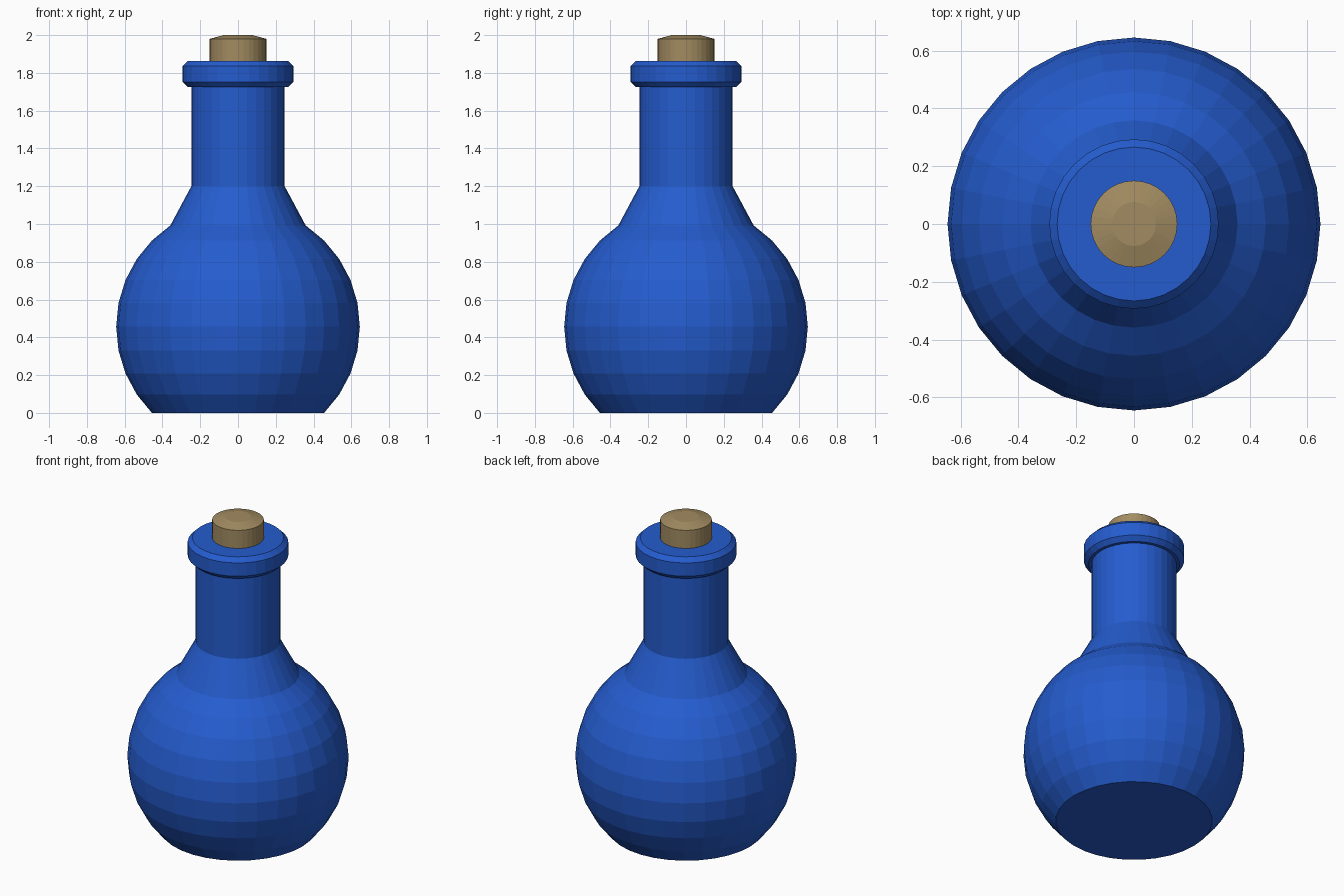
import bpy, bmesh, math

if "Cube" in bpy.data.objects:
    bpy.data.objects.remove(bpy.data.objects["Cube"])

SIDES = 32


def material(name, color):
    m = bpy.data.materials.new(name)
    m.diffuse_color = (*color, 1)
    m.use_nodes = True
    m.node_tree.nodes["Principled BSDF"].inputs["Base Color"].default_value = m.diffuse_color
    return m


def lathe(name, profile, mat):
    """Revolve (radius, height) points around z and cap both ends."""
    bm = bmesh.new()
    rings = []
    for r, z in profile:
        rings.append([bm.verts.new((r * math.cos(2 * math.pi * i / SIDES),
                                    r * math.sin(2 * math.pi * i / SIDES), z))
                      for i in range(SIDES)])
    for a, b in zip(rings, rings[1:]):
        for i in range(SIDES):
            j = (i + 1) % SIDES
            bm.faces.new((a[i], a[j], b[j], b[i]))
    bm.faces.new(rings[0][::-1])
    bm.faces.new(rings[-1])
    mesh = bpy.data.meshes.new(name)
    bm.to_mesh(mesh)
    bm.free()
    mesh.materials.append(mat)
    obj = bpy.data.objects.new(name, mesh)
    bpy.context.collection.objects.link(obj)
    return obj


blue = material("blue glass", (0.018, 0.107, 0.62))
tan = material("cork tan", (0.36, 0.26, 0.12))

# Round belly cut flat at the base, then shoulder, neck and bevelled lip
R = 0.645
base = R * math.sin(math.radians(45))
belly = [(R * math.cos(math.radians(a * 11.25)),
          base + R * math.sin(math.radians(a * 11.25))) for a in range(-4, 6)]
neck_and_lip = [(0.247, 1.2), (0.247, 1.725), (0.266, 1.725), (0.293, 1.752),
                (0.293, 1.837), (0.266, 1.864)]
lathe("bottle", belly + neck_and_lip, blue)

# Cork stopper with a slightly domed top
lathe("cork", [(0.15, 1.85), (0.15, 1.98), (0.076, 2.0)], tan)
